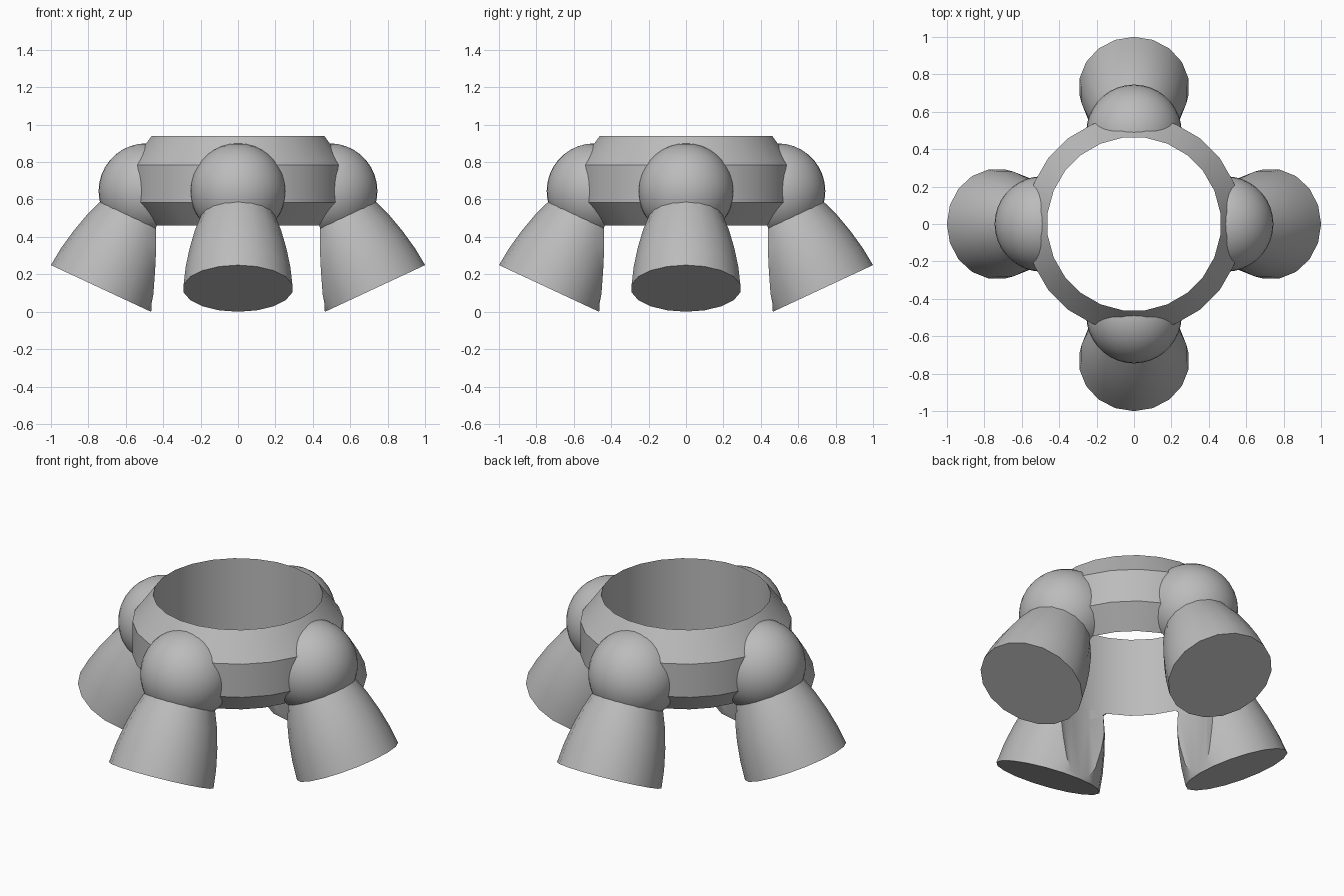
import bpy
import math
from mathutils import Matrix

if "Cube" in bpy.data.objects:
    bpy.data.objects.remove(bpy.data.objects["Cube"], do_unlink=True)

# Single plain grey material
grey = bpy.data.materials.new("plain grey")
grey.use_nodes = True
colour = (0.5, 0.5, 0.5, 1)
grey.diffuse_color = colour
grey.node_tree.nodes["Principled BSDF"].inputs["Base Color"].default_value = colour


def lathe(name, profile, sides, offset=0.0, closed_loop=False):
    """Revolve (radius, height) points about z; cap the ends unless the profile loops."""
    verts, faces = [], []
    for r, z in profile:
        for i in range(sides):
            a = offset + math.tau * i / sides
            verts.append((r * math.cos(a), r * math.sin(a), z))
    n = len(profile)
    for j in range(n if closed_loop else n - 1):
        k = (j + 1) % n
        for i in range(sides):
            m = (i + 1) % sides
            faces.append((j * sides + i, j * sides + m, k * sides + m, k * sides + i))
    if not closed_loop:
        faces.append(tuple(reversed(range(sides))))
        faces.append(tuple(range((n - 1) * sides, n * sides)))
    mesh = bpy.data.meshes.new(name)
    mesh.from_pydata(verts, [], faces)
    mesh.materials.append(grey)
    obj = bpy.data.objects.new(name, mesh)
    bpy.context.collection.objects.link(obj)
    return obj


def activate(obj):
    bpy.ops.object.select_all(action="DESELECT")
    obj.select_set(True)
    bpy.context.view_layer.objects.active = obj


def smooth(obj):
    activate(obj)
    bpy.ops.object.shade_smooth_by_angle(angle=math.radians(30))


SIDES = 24
HALF_STEP = math.pi / SIDES
TILT = math.radians(25)
JOINT = (0.49, 0, 0.645)

# Open ring with a bevelled outer wall
ring = lathe("ring", [(0.465, 0.46), (0.578, 0.585), (0.578, 0.785), (0.465, 0.94)],
             SIDES, HALF_STEP, closed_loop=True)
smooth(ring)

# Bore that trims the joints and legs flush with the inner wall
bore = lathe("bore_cutter", [(0.467, -0.5), (0.467, 1.5)], SIDES, HALF_STEP)
bore.hide_render = True

# Ball joint
bpy.ops.mesh.primitive_uv_sphere_add(segments=36, ring_count=18, radius=0.255)
ball = bpy.context.object
ball.name = "joint_ball_left"
ball.data.materials.append(grey)
ball.data.transform(Matrix.Translation(JOINT))

# Flared leg, tilted outward from the joint
leg = lathe("leg_left", [(0.295, -0.574), (0.284, -0.47), (0.263, -0.36),
                         (0.234, -0.25), (0.2, -0.158)], 18)
leg.data.transform(Matrix.Translation(JOINT) @ Matrix.Rotation(-TILT, 4, "Y"))

for part in (ball, leg):
    cut = part.modifiers.new("bore", "BOOLEAN")
    cut.operation = "DIFFERENCE"
    cut.solver = "EXACT"
    cut.object = bore
    activate(part)
    bpy.ops.object.modifier_apply(modifier=cut.name)
    smooth(part)
bpy.data.objects.remove(bore, do_unlink=True)

# Repeat joint and leg around the ring
for turn, side in enumerate(("back", "right", "front"), start=1):
    for part in (ball, leg):
        copy = part.copy()
        copy.name = part.name.replace("left", side)
        copy.rotation_euler.z = turn * math.pi / 2
        bpy.context.collection.objects.link(copy)
